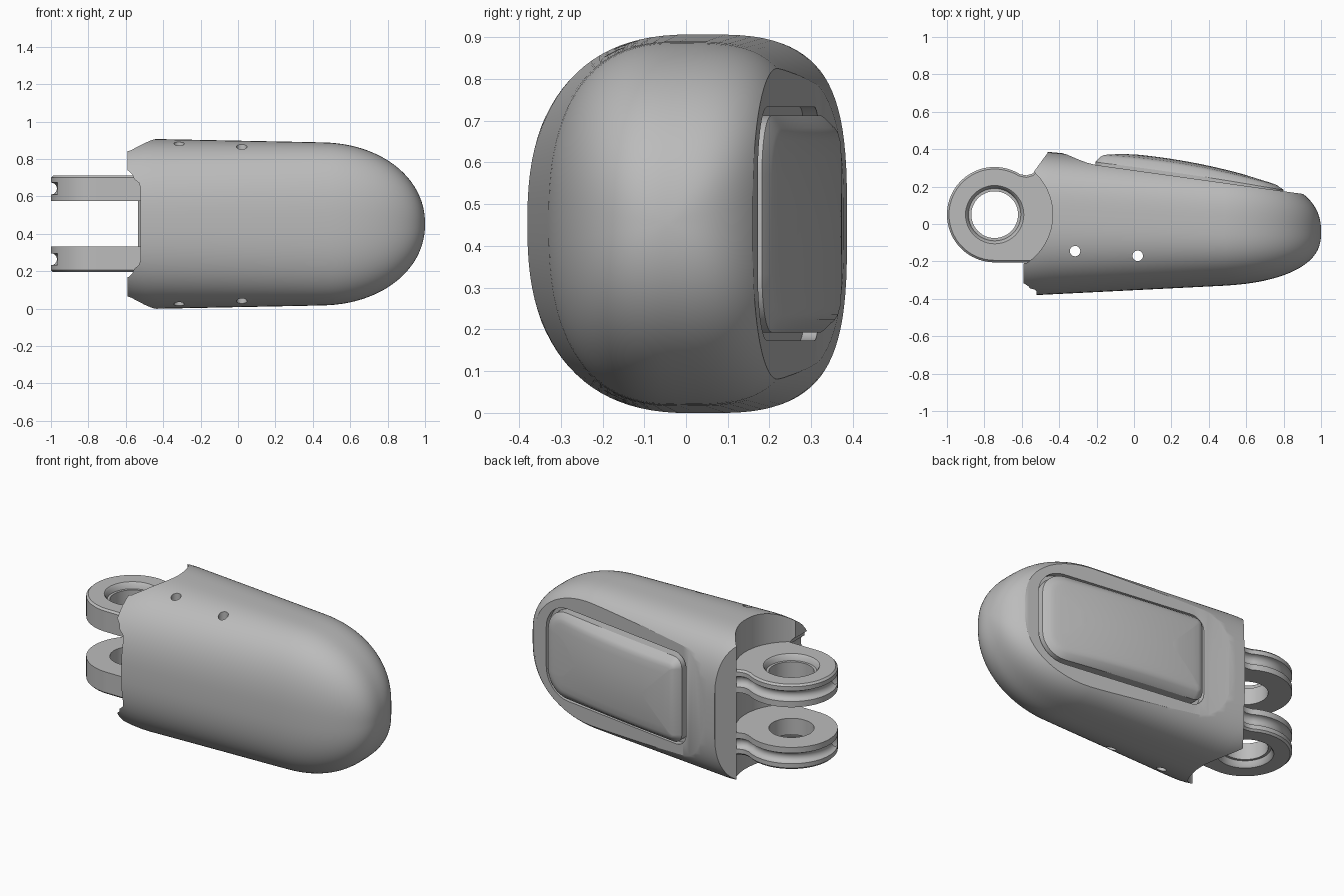
import bpy, bmesh, math
from math import sin, cos, radians, pi

cube = bpy.data.objects.get("Cube")
if cube:
    bpy.data.objects.remove(cube, do_unlink=True)

grey = bpy.data.materials.new("plain_grey")
grey.use_nodes = True
grey.diffuse_color = (0.5, 0.5, 0.5, 1)
grey.node_tree.nodes["Principled BSDF"].inputs["Base Color"].default_value = (0.5, 0.5, 0.5, 1)

MID = 0.453            # mid height of the part
PX, PY = -0.745, 0.05  # hinge axis


def loft(name, rings, strip_caps=False):
    """Skin equal-length rings; cap with one polygon or with mirrored strips."""
    bm = bmesh.new()
    rows = [[bm.verts.new(p) for p in ring] for ring in rings]
    n = len(rows[0])
    for a, b in zip(rows, rows[1:]):
        for i in range(n):
            j = (i + 1) % n
            bm.faces.new((a[i], a[j], b[j], b[i]))
    for row in (rows[0], rows[-1]):
        if strip_caps:
            for i in range(n // 2 - 1):
                bm.faces.new((row[i], row[i + 1], row[n - 2 - i], row[n - 1 - i]))
        else:
            bm.faces.new(row)
    bmesh.ops.recalc_face_normals(bm, faces=bm.faces)
    mesh = bpy.data.meshes.new(name)
    bm.to_mesh(mesh)
    bm.free()
    mesh.materials.append(grey)
    ob = bpy.data.objects.new(name, mesh)
    bpy.context.collection.objects.link(ob)
    return ob


def prism_z(name, pts, lo, hi):
    return loft(name, [[(x, y, z) for x, y in pts] for z in (lo, hi)])


def circle(x, y, z, r, n=48):
    return [(x + r * cos(2 * pi * i / n), y + r * sin(2 * pi * i / n), z) for i in range(n)]


def cut(ob, cutter):
    cutter.hide_render = True
    mod = ob.modifiers.new("cut", "BOOLEAN")
    mod.operation, mod.solver, mod.object = "DIFFERENCE", "EXACT", cutter
    bpy.context.view_layer.objects.active = ob
    bpy.ops.object.modifier_apply(modifier=mod.name)
    bpy.data.objects.remove(cutter, do_unlink=True)


def smooth(ob, angle=30):
    bpy.ops.object.select_all(action="DESELECT")
    ob.select_set(True)
    bpy.context.view_layer.objects.active = ob
    bpy.ops.object.shade_smooth_by_angle(angle=radians(angle))


def power(v, e):
    return math.copysign(abs(v) ** e, v)


# Shell: tapering rounded sections closing in a blunt tip
def section(x, n=96):
    t = min(max((x - 0.45) / 0.55, 0), 0.9999)
    close_y, close_z = (1 - t ** 2.5) ** 0.4, (1 - t ** 2.1) ** (1 / 2.1)
    yc = 0.005 - 0.05 * x
    front, back = (0.359 - 0.1 * x) * close_y, (0.337 - 0.045 * x) * close_y
    hz = (0.445 - 0.02 * x - 0.9 * max(0, -0.45 - x) ** 2) * close_z
    ring = []
    for i in range(n):
        a = 2 * pi * i / n
        e, ry = (2 / 3.3, back) if cos(a) > 0 else (2 / 2.5, front)
        ring.append((x, yc + ry * power(cos(a), e), MID + hz * power(sin(a), e)))
    return ring


stations = [-0.65 + 0.05 * i for i in range(22)]
stations += [0.45 + 0.55 * sin(pi / 2 * i / 24) for i in range(1, 25)]
shell = loft("shell", [section(x) for x in stations])


def plane_y(x):
    return 0.287 - 0.14 * x


# Slanted flat on the back that frames the pad
cut(shell, prism_z("flat_cutter", [
    (-0.47, 0.41), (-0.4, 0.383), (-0.36, 0.372), (-0.3, 0.346), (-0.25, 0.327),
    (-0.2, plane_y(-0.2)), (1.2, plane_y(1.2)), (1.2, 0.7), (-0.47, 0.7)], -0.2, 1.2))

# Hinge clearance at the open end
arc = [(PX + 0.31 * cos(radians(a)), PY + 0.31 * sin(radians(a))) for a in range(46, -57, -3)]
cut(shell, prism_z("hinge_cutter", [(-0.46, 0.6), (-0.462, 0.38), (-0.535, 0.28)] + arc
                   + [(-0.59, -0.21), (-0.59, -0.6), (-1.3, -0.6), (-1.3, 0.6)], -0.2, 1.2))
half = [(-0.8, 0.285), (-0.585, 0.285), (-0.565, 0.265), (-0.555, 0.24), (-0.53, 0.22), (-0.52, 0.19)]
slot = half + [(x, -z) for x, z in reversed(half)]
cut(shell, loft("slot_cutter", [[(x, y, MID + z) for x, z in slot] for y in (-0.6, -0.15)]))

# Pin holes drilled right through
for x, y in ((-0.315, -0.145), (0.02, -0.17)):
    cut(shell, loft("drill", [circle(x, y, z, 0.028, 24) for z in (-0.2, 1.2)]))


# Pad outline, mirrored about mid height
def pad_outline(inset):
    x0, x1, hz = -0.205 + inset, 0.8 - inset, 0.26 - inset
    r_tip, r_root = max(0.14 - inset, 0.01), max(0.06 - inset, 0.01)
    pts = []
    for i in range(9):
        a = pi / 2 * i / 8
        pts.append((x1 - r_tip + r_tip * cos(a), hz - r_tip + r_tip * sin(a)))
    xa, xb = x1 - r_tip, x0 + r_root
    pts += [(xa + (xb - xa) * i / 20, hz) for i in range(1, 20)]
    for i in range(9):
        a = pi / 2 + pi / 2 * i / 8
        pts.append((x0 + r_root + r_root * cos(a), hz - r_root + r_root * sin(a)))
    return pts + [(x, -z) for x, z in reversed(pts)]


def pad_ring(inset, rise):
    ring = []
    for x, z in pad_outline(inset):
        u = x + 0.2
        h = (0.07 + 0.11 * u - 0.155 * u * u) * (1 - 0.3 * (z / 0.26) ** 2)
        ring.append((x, plane_y(x) + h * rise, MID + z))
    return ring


def flat_ring(inset, d):
    return [(x, plane_y(x) + d, MID + z) for x, z in pad_outline(inset)]


cut(shell, loft("recess_cutter", [flat_ring(-0.02, -0.035), flat_ring(-0.02, 0.3)], True))
smooth(shell)

profile = ((0, 0.3), (0.006, 0.45), (0.03, 0.85), (0.042, 0.95), (0.06, 1),
           (0.1, 1), (0.15, 1), (0.2, 1), (0.24, 1))
pad = loft("back_pad", [flat_ring(0, -0.05)] + [pad_ring(i, r) for i, r in profile], True)
smooth(pad)


# Hinge lugs: an eye with a neck, grooved around the back of the rim
def lug_ring(z, inset, groove):
    pts = []
    for i in range(54):
        a = radians(58 + 4 * i)
        d = inset + (groove if PY + 0.255 * sin(a) > -0.07 else 0)
        pts.append((PX + (0.255 - d) * cos(a), PY + (0.255 - d) * sin(a), z))
    d = inset + groove
    pts += [(-0.4, -0.205 + inset, z), (-0.4, 0.32 - d, z), (-0.47, 0.32 - d, z)]
    pts += [(x, y - d, z) for x, y in ((-0.515, 0.295), (-0.54, 0.27), (-0.575, 0.26))]
    return pts


for name, side in (("upper_lug", 1), ("lower_lug", -1)):
    def at(z):
        return MID + side * z
    rows = [(0.122, 0, 0), (0.157, 0, 0)]
    rows += [(0.189 - 0.032 * cos(a), 0, 0.032 * sin(a)) for a in (pi * i / 8 for i in range(1, 8))]
    rows += [(0.221, 0, 0), (0.247, 0, 0), (0.258, 0.011, 0)]
    lug = loft(name, [lug_ring(at(z), d, g) for z, d, g in rows])
    bore = ((0.05, 0.125), (0.222, 0.125), (0.222, 0.14), (0.25, 0.148), (0.265, 0.163))
    cut(lug, loft("bore_cutter", [circle(PX, PY, at(z), r) for z, r in bore]))
    smooth(lug)
